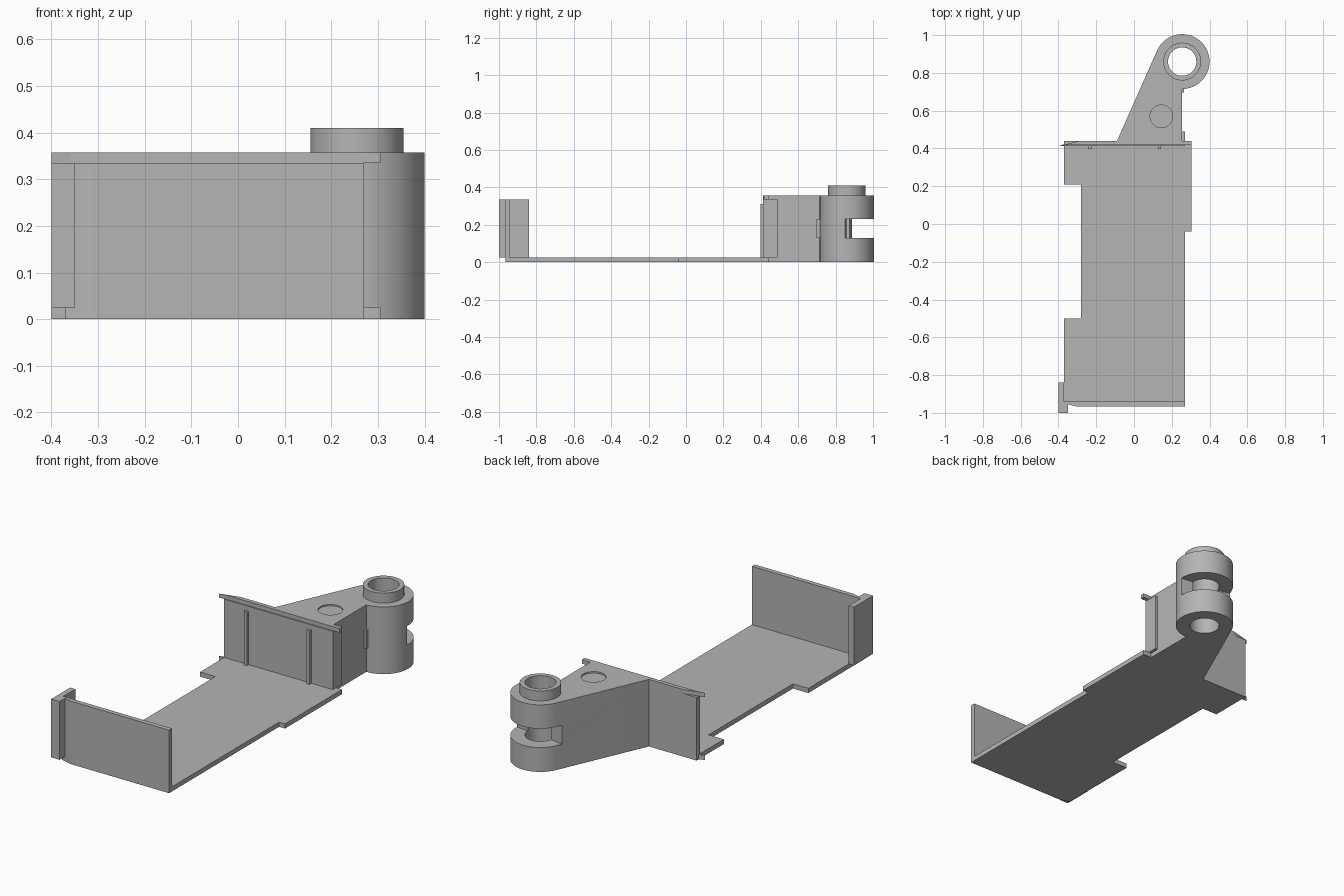
import bpy, bmesh
from math import cos, sin, radians, pi

if "Cube" in bpy.data.objects:
    bpy.data.objects.remove(bpy.data.objects["Cube"], do_unlink=True)

grey = bpy.data.materials.new("plain grey")
grey.use_nodes = True
colour = (0.46, 0.46, 0.46, 1)
grey.diffuse_color = colour
grey.node_tree.nodes["Principled BSDF"].inputs["Base Color"].default_value = colour


def prism(name, outline, z0, z1):
    """Upright solid from an outline seen from above."""
    bm = bmesh.new()
    face = bm.faces.new([bm.verts.new((x, y, z0)) for x, y in outline])
    out = bmesh.ops.extrude_face_region(bm, geom=[face])
    top = [v for v in out["geom"] if isinstance(v, bmesh.types.BMVert)]
    bmesh.ops.translate(bm, verts=top, vec=(0, 0, z1 - z0))
    bmesh.ops.recalc_face_normals(bm, faces=bm.faces[:])
    mesh = bpy.data.meshes.new(name)
    bm.to_mesh(mesh)
    bm.free()
    mesh.materials.append(grey)
    obj = bpy.data.objects.new(name, mesh)
    bpy.context.collection.objects.link(obj)
    return obj


def box(name, x0, x1, y0, y1, z0, z1):
    return prism(name, [(x0, y0), (x1, y0), (x1, y1), (x0, y1)], z0, z1)


def arc(cx, cy, r, a0, a1, n):
    return [(cx + r * cos(radians(a0 + (a1 - a0) * i / n)),
             cy + r * sin(radians(a0 + (a1 - a0) * i / n))) for i in range(n + 1)]


def disc(name, cx, cy, r, z0, z1, n=48):
    return prism(name, arc(cx, cy, r, 0, 360, n)[:-1], z0, z1)


def cut(obj, cutter):
    cutter.hide_render = True
    mod = obj.modifiers.new("cut", 'BOOLEAN')
    mod.operation = 'DIFFERENCE'
    mod.solver = 'EXACT'
    mod.object = cutter
    bpy.context.view_layer.objects.active = obj
    bpy.ops.object.modifier_apply(modifier=mod.name)
    bpy.data.objects.remove(cutter, do_unlink=True)


def smooth(obj):
    bpy.ops.object.select_all(action='DESELECT')
    obj.select_set(True)
    bpy.context.view_layer.objects.active = obj
    bpy.ops.object.shade_smooth_by_angle(angle=pi / 6)


FLOOR, WALL, TOP = 0.025, 0.335, 0.357
L, R = -0.37, 0.27

# floor plate with the side notch, the side step and a chamfered corner
prism("floor_plate", [
    (-0.31, -0.965), (R, -0.965), (R, -0.04), (0.305, -0.04), (0.305, 0.44),
    (L, 0.44), (L, 0.21), (-0.28, 0.21), (-0.28, -0.5), (L, -0.5), (L, -0.95)],
    0, FLOOR)

# front wall and its corner flange
prism("front_wall", [(-0.31, -0.965), (R, -0.965), (R, -0.94), (L, -0.94), (L, -0.95)],
      FLOOR, WALL)
prism("corner_flange", [(-0.4, -1), (-0.35, -1), (-0.35, -0.95), (L, -0.95),
                        (L, -0.84), (-0.4, -0.84)], FLOOR, WALL)

# back wall with ribs, tapered lips and an end tab
box("back_wall", L, R, 0.412, 0.44, FLOOR, WALL)
for name, x in (("left_rib", 0.135), ("right_rib", -0.235)):
    box(name, x - 0.009, x + 0.009, 0.397, 0.412, FLOOR, 0.31)
lip = [(-0.4, 0.412), (-0.36, 0.418), (0.305, 0.418), (0.305, 0.44), (-0.29, 0.44)]
prism("top_lip", lip, WALL, TOP)
prism("bottom_lip", lip[:1] + [(L, 0.412), (L, 0.423)], 0, FLOOR)
box("end_tab", 0.255, R, 0.44, 0.49, FLOOR, WALL)

# hinge arm, wedge shaped and ending in a round knuckle
CX, CY = 0.255, 0.86
arm = prism("hinge_arm", [(-0.09, 0.44), (CX, 0.44)]
            + arc(CX, CY, 0.145, -90, 155, 40), 0, TOP)
cut(arm, disc("bore_cutter", CX, CY, 0.075, -0.1, 0.6))
cut(arm, prism("slot_cutter", [(0.05, 0.9), (0.18, 0.875), (0.45, 0.845), (0.45, 1.1),
                               (0.05, 1.1)], 0.13, 0.23))
cut(arm, disc("recess_cutter", 0.145, 0.57, 0.06, TOP - 0.008, 0.5))
smooth(arm)

# raised collar around the bore
collar = disc("collar", CX, CY, 0.1, TOP, 0.41)
cut(collar, disc("collar_cutter", CX, CY, 0.075, 0.2, 0.6))
smooth(collar)

# small stop on the flat side of the arm
box("stop_tab", 0.25, 0.265, 0.697, 0.73, 0.13, 0.23)
